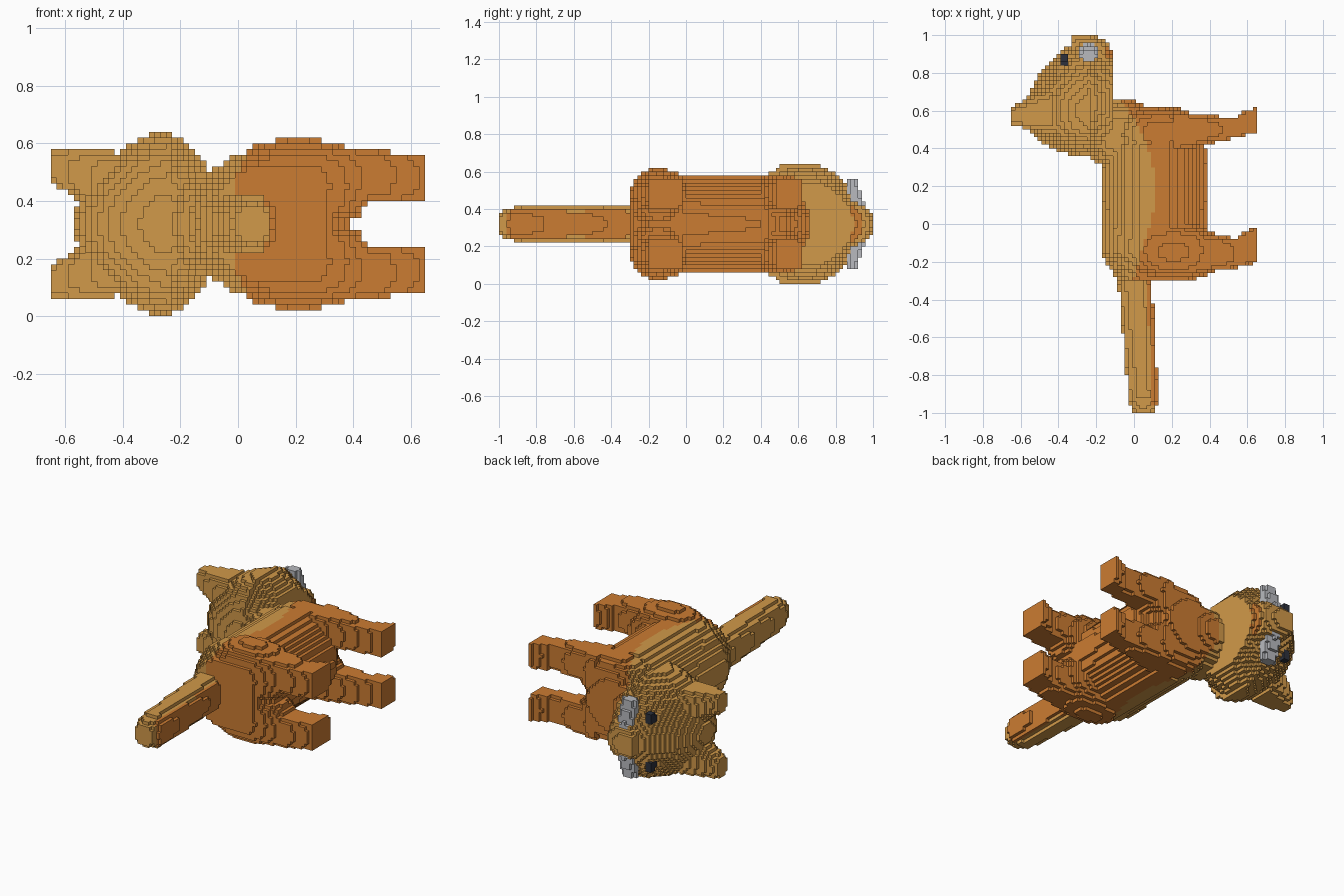
import bpy
import bmesh
from mathutils import Vector

cube = bpy.data.objects.get("Cube")
if cube:
    bpy.data.objects.remove(cube)

CELL = 0.02
ORIGIN = Vector((-0.65, -1, 0))
COUNT = (65, 100, 32)
MID = 0.32  # plane of symmetry, the animal lies on its side


def material(name, rgb):
    mat = bpy.data.materials.new(name)
    mat.use_nodes = True
    mat.diffuse_color = (*rgb, 1)
    mat.node_tree.nodes["Principled BSDF"].inputs["Base Color"].default_value = (*rgb, 1)
    return mat


TAN = material("tan fur", (0.64, 0.32, 0.067))
ORANGE = material("orange fur", (0.6, 0.2, 0.032))
GREY = material("whisker grey", (0.48, 0.49, 0.52))
DARK = material("eye black", (0.025, 0.03, 0.045))


# Solids are (low corner, high corner, inside test)
def blob(centre, radii, powers=(2, 2, 2), radii_low=None):
    """Superellipsoid; radii_low applies on the negative side of each axis."""
    low = radii_low or radii

    def inside(p):
        return sum(abs((p[i] - centre[i]) / (radii if p[i] > centre[i] else low)[i]) ** powers[i]
                   for i in range(3)) <= 1
    return ([centre[i] - low[i] for i in range(3)],
            [centre[i] + radii[i] for i in range(3)], inside)


def taper(axis, a, b, ra, rb, power=3):
    """Tapered rod along one axis, from centre a to b, with half sizes ra to rb."""
    others = [i for i in range(3) if i != axis]
    a, b = Vector(a), Vector(b)

    def inside(p):
        t = (p[axis] - a[axis]) / (b[axis] - a[axis])
        if not 0 <= t <= 1:
            return False
        c = a.lerp(b, t)
        return sum(abs((p[i] - c[i]) / (ra[k] + (rb[k] - ra[k]) * t)) ** power
                   for k, i in enumerate(others)) <= 1
    pad = max(*ra, *rb)
    return ([min(a[i], b[i]) - pad for i in range(3)],
            [max(a[i], b[i]) + pad for i in range(3)], inside)


def split(limit):
    """Orange on the underside (+x) of a limit that may vary along y, tan above."""
    return lambda p: 1 if p.x > limit(p.y) else 0


parts = []  # earlier parts win shared cells


def part(name, solids, mats, rule=lambda p: 0):
    parts.append((name, solids, mats, rule))


FUR = [TAN, ORANGE]
SIDES = ((1, "upper"), (-1, "lower"))
back_line = split(lambda y: 0.11 - 0.8 * (y - 0.18) ** 2 if y > 0 else 0.084 + 0.3 * y)

# Face details
for side, label in SIDES:
    part("eye_" + label, [blob((-0.37, 0.875, MID + side * 0.145), (0.03, 0.03, 0.035))], [DARK])
    part("whisker_" + label, [taper(2, (-0.24, 0.925, MID + side * 0.08),
                                    (-0.24, 0.88, MID + side * 0.24),
                                    (0.05, 0.035), (0.04, 0.03))], [GREY])

# Head: domed crown in two halves over a flat-bottomed jaw, then muzzle and ears
part("head", [
    blob((-0.23, 0.62, MID), (0.01, 0.36, 0.325), (1.7, 1.6, 1.7), (0.34, 0.01, 0.325)),
    blob((-0.23, 0.62, MID), (0.01, 0.01, 0.325), (1.7, 3, 1.7), (0.34, 0.265, 0.325)),
    taper(0, (-0.24, 0.64, MID), (-0.1, 0.64, MID), (0.28, 0.325), (0.25, 0.21), 2),
], FUR, split(lambda y: -0.12))
part("muzzle", [blob((-0.23, 0.85, MID), (0.12, 0.145, 0.14), (2.2, 2.2, 2.2)),
                blob((-0.28, 0.93, MID), (0.06, 0.08, 0.08), (3, 3, 3))],
     FUR, split(lambda y: -0.15 if y < 0.93 else 0))
for side, label in SIDES:
    part("ear_" + label, [taper(0, (-0.65, 0.57, MID + side * 0.205),
                                (-0.43, 0.6, MID + side * 0.13),
                                (0.045, 0.055), (0.13, 0.13))], FUR)

# Tail
part("tail", [taper(1, (0, -0.25, MID), (0.05, -0.92, MID), (0.09, 0.096), (0.08, 0.092)),
              taper(1, (0.05, -0.92, MID), (0.05, -1, MID), (0.08, 0.09), (0.055, 0.06))],
     FUR, split(lambda y: 0.065 - 0.05 * (y + 0.25)))

# Trunk and neck
part("body", [taper(1, (0.11, -0.3, MID), (0.11, -0.16, MID), (0.2, 0.2), (0.28, 0.255), 2),
              taper(1, (0.11, -0.16, MID), (0.11, 0.42, MID), (0.28, 0.26), (0.27, 0.26), 2),
              taper(1, (0.11, 0.42, MID), (0.08, 0.62, MID), (0.27, 0.25), (0.16, 0.15), 2)],
     FUR, back_line)
part("neck", [blob((-0.06, 0.47, MID), (0.2, 0.19, 0.19), (2.2, 2.2, 2.2))], FUR, back_line)

# Legs with thighs and paws
for side, label in SIDES:
    inner, outer = MID + side * 0.175, MID + side * 0.162
    part("hind_leg_" + label, [
        blob((0.21, -0.145, MID + side * 0.13), (0.25, 0.155, 0.165), (2.3, 2.5, 2.3)),
        taper(0, (0.25, -0.16, inner), (0.6, -0.15, outer), (0.12, 0.1), (0.07, 0.082), 4),
        taper(0, (0.54, -0.145, outer), (0.65, -0.11, outer), (0.08, 0.08), (0.095, 0.08), 5),
    ], FUR, back_line)
    part("front_leg_" + label, [
        blob((0.14, 0.485, MID + side * 0.12), (0.22, 0.125, 0.14), (2.3, 2.5, 2.3)),
        taper(0, (0.2, 0.49, inner), (0.6, 0.51, outer), (0.11, 0.09), (0.04, 0.08), 4),
        taper(0, (0.54, 0.525, outer), (0.65, 0.55, outer), (0.045, 0.08), (0.075, 0.08), 5),
    ], FUR, back_line)


# Fill the grid; each cell belongs to the first part that claims it
def centre_of(cell):
    return ORIGIN + (Vector(cell) + Vector((0.5, 0.5, 0.5))) * CELL


owner = {}
for index, (name, solids, mats, rule) in enumerate(parts):
    for low, high, inside in solids:
        spans = [range(max(0, int((low[i] - ORIGIN[i]) / CELL) - 1),
                       min(COUNT[i], int((high[i] - ORIGIN[i]) / CELL) + 2)) for i in range(3)]
        for i in spans[0]:
            for j in spans[1]:
                for k in spans[2]:
                    if (i, j, k) not in owner and inside(centre_of((i, j, k))):
                        owner[i, j, k] = index

# Build the outer block faces of each part
meshes = [bmesh.new() for _ in parts]
corners = [{} for _ in parts]
for cell, index in owner.items():
    bm, cache = meshes[index], corners[index]
    colour = parts[index][3](centre_of(cell))
    for axis in range(3):
        u, v = (axis + 1) % 3, (axis + 2) % 3
        for step in (-1, 1):
            neighbour = list(cell)
            neighbour[axis] += step
            if tuple(neighbour) in owner:
                continue
            loop = []
            for du, dv in ((0, 0), (1, 0), (1, 1), (0, 1))[::step]:
                key = list(cell)
                key[axis] += step > 0
                key[u] += du
                key[v] += dv
                key = tuple(key)
                if key not in cache:
                    cache[key] = bm.verts.new(ORIGIN + Vector(key) * CELL)
                loop.append(cache[key])
            bm.faces.new(loop).material_index = colour

for (name, solids, mats, rule), bm in zip(parts, meshes):
    mesh = bpy.data.meshes.new(name)
    bm.to_mesh(mesh)
    bm.free()
    for mat in mats:
        mesh.materials.append(mat)
    bpy.context.scene.collection.objects.link(bpy.data.objects.new(name, mesh))
